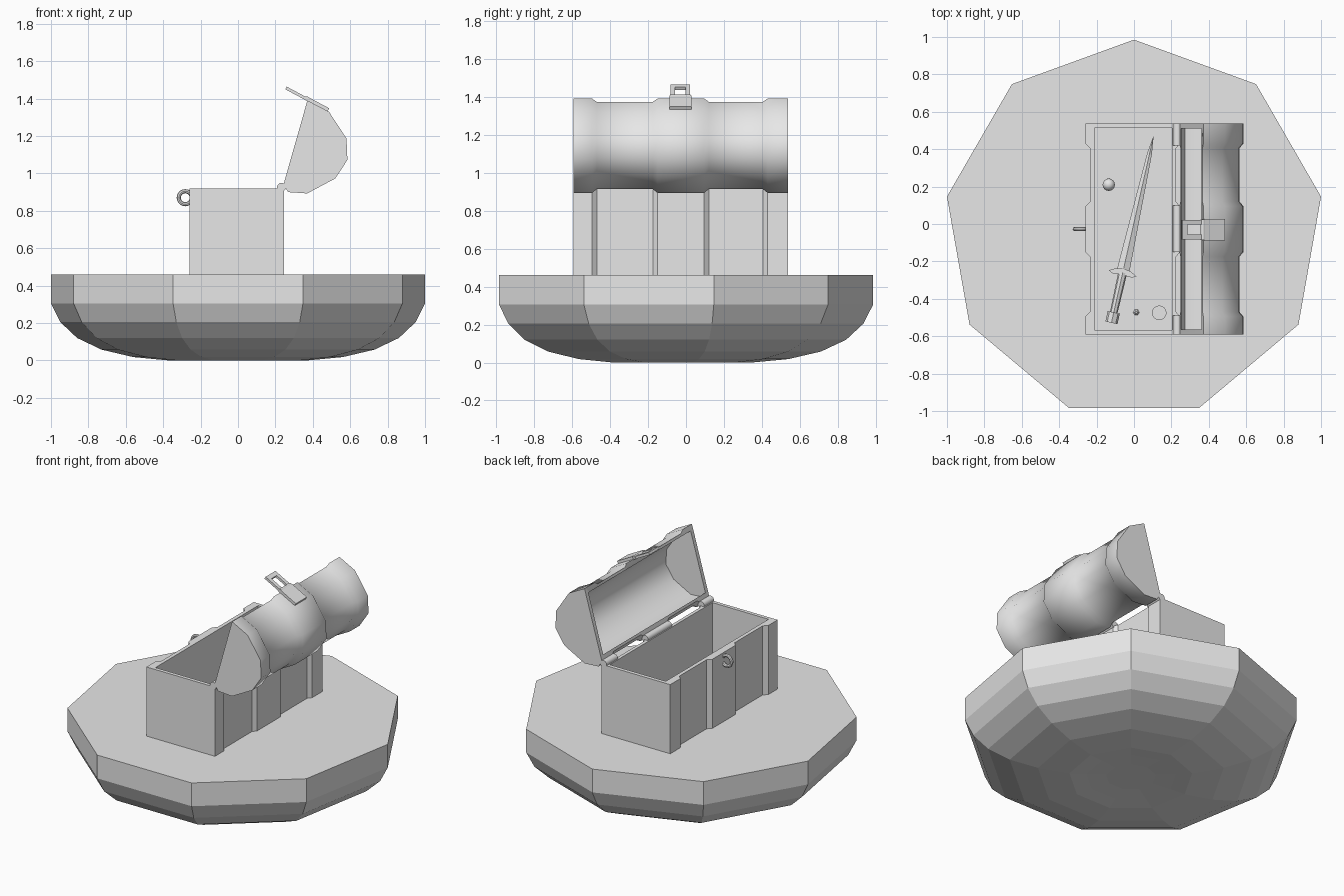
import bpy, bmesh, math
from mathutils import Matrix, Vector

if "Cube" in bpy.data.objects:
    bpy.data.objects.remove(bpy.data.objects["Cube"])

grey = bpy.data.materials.new("light_grey")
grey.diffuse_color = (0.8, 0.8, 0.8, 1)
grey.use_nodes = True
grey.node_tree.nodes["Principled BSDF"].inputs["Base Color"].default_value = grey.diffuse_color


def finish(bm, name, smooth=None, matrix=None):
    bmesh.ops.recalc_face_normals(bm, faces=bm.faces)
    if matrix:
        bm.transform(matrix)
    mesh = bpy.data.meshes.new(name)
    bm.to_mesh(mesh)
    bm.free()
    mesh.materials.append(grey)
    ob = bpy.data.objects.new(name, mesh)
    bpy.context.collection.objects.link(ob)
    if smooth:
        bpy.ops.object.select_all(action='DESELECT')
        ob.select_set(True)
        bpy.context.view_layer.objects.active = ob
        bpy.ops.object.shade_smooth_by_angle(angle=math.radians(smooth))
    return ob


def loft(name, loops, smooth=None, matrix=None):
    """Skin a list of closed loops and cap both ends."""
    bm = bmesh.new()
    rings = [[bm.verts.new(p) for p in loop] for loop in loops]
    n = len(loops[0])
    for a, b in zip(rings, rings[1:]):
        for i in range(n):
            j = (i + 1) % n
            bm.faces.new((a[i], a[j], b[j], b[i]))
    bm.faces.new(rings[0])
    bm.faces.new(rings[-1])
    return finish(bm, name, smooth, matrix)


def box_loops(x0, x1, y0, y1, z0, z1):
    return [[(x0, y0, z), (x1, y0, z), (x1, y1, z), (x0, y1, z)] for z in (z0, z1)]


def round_bar(name, p, q, r1, r2, sides=12, smooth=35, matrix=None):
    p, q = Vector(p), Vector(q)
    rot = (q - p).to_track_quat('Z', 'Y')
    loops = [[c + rot @ Vector((r * math.cos(t * math.tau / sides), r * math.sin(t * math.tau / sides), 0))
              for t in range(sides)] for c, r in ((p, r1), (q, r2))]
    return loft(name, loops, smooth, matrix)


def cut(ob, cutter):
    mod = ob.modifiers.new("hollow", 'BOOLEAN')
    mod.operation, mod.solver, mod.object = 'DIFFERENCE', 'EXACT', cutter
    bpy.context.view_layer.objects.active = ob
    bpy.ops.object.modifier_apply(modifier=mod.name)
    bpy.data.objects.remove(cutter)


# Nine-sided rounded island base
R, CY = 1.0154, -0.03
profile = [(0.15, 0.012), (0.27, 0.006), (0.37, 0), (0.56, 0.018), (0.73, 0.058),
           (0.86, 0.12), (0.95, 0.205), (1.0, 0.305), (1.0, 0.46)]
loft("island_base", [[(R * r * math.sin(k * math.tau / 9), CY + R * r * math.cos(k * math.tau / 9), z)
                      for k in range(9)] for r, z in profile])

# Spans along y: raised straps at both ends and the middle
Y0, Y1 = -0.592, 0.537
stations = [(Y0, 1), (-0.495, 1), (-0.47, 0), (-0.175, 0), (-0.15, 1),
            (0.095, 1), (0.12, 0), (0.405, 0), (0.43, 1), (Y1, 1)]

# Chest body with straps in its plan outline, then hollowed
outline = [(-0.26 if up else -0.235, y) for y, up in stations]
outline += [(0.245 if up else 0.225, y) for y, up in reversed(stations)]
body = loft("chest_body", [[(x, y, z) for x, y in outline] for z in (0.45, 0.92)])
cut(body, loft("body_cutter", box_loops(-0.21, 0.203, -0.568, 0.512, 0.5, 1.1)))

# Open lid: arched section in the tilted position
arch = [(0.243, 0.94), (0.268, 0.9), (0.37, 0.893), (0.52, 0.973), (0.585, 1.072),
        (0.58, 1.187), (0.486, 1.33), (0.371, 1.39)]
MX, MZ = 0.307, 1.165


def arch_loop(y, s):
    return [(MX + (x - MX) * s, y, MZ + (z - MZ) * s) for x, z in arch]


lid = loft("chest_lid", [arch_loop(y, 1.0 if up else 0.925) for y, up in stations], 40)
inner = []
for y in (-0.565, 0.51):
    loop = arch_loop(y, 0.85)
    ends = [(p[0] - 0.08, y, p[2] + 0.022) for p in (loop[-1], loop[0])]
    inner.append(loop + ends)
cut(lid, loft("lid_cutter", inner, 40))

# Hinge knuckles at each strap
for i, (a, b) in enumerate(((Y0, -0.49), (-0.15, 0.1), (0.42, Y1))):
    round_bar("hinge_%d" % i, (0.232, a, 0.926), (0.232, b, 0.926), 0.024, 0.024)

# Hasp plate: flat frame following the upper lid face
d = Vector((0.88, 0, -0.47)).normalized()
up = Vector((-d.z, 0, d.x))
hasp_frame = Matrix.Translation((0.256, -0.03, 1.456)) @ Matrix(
    ((d.x, 0, up.x), (0, 1, 0), (d.z, 0, up.z))).to_4x4()
hasp = loft("hasp_plate", box_loops(0, 0.15, -0.052, 0.052, -0.007, 0.009), matrix=hasp_frame)
cut(hasp, loft("hasp_cutter", box_loops(0.03, 0.122, -0.027, 0.027, -0.1, 0.1), matrix=hasp_frame))
loft("hasp_mount", box_loops(0.13, 0.255, -0.058, 0.058, -0.007, 0.014), matrix=hasp_frame)
round_bar("hasp_pin", (0.125, -0.055, 0.003), (0.125, 0.055, 0.003), 0.012, 0.012, matrix=hasp_frame)

# Latch ring on the chest front
bpy.ops.mesh.primitive_torus_add(major_segments=20, minor_segments=8, major_radius=0.035, minor_radius=0.011,
                                 location=(-0.282, -0.027, 0.87), rotation=(math.pi / 2, 0, 0))
ring = bpy.context.object
ring.name = "latch_ring"
ring.data.materials.append(grey)
bpy.ops.object.shade_smooth_by_angle()

# Sword lying on the chest floor: pommel, grip, crescent guard, ridged blade
sword = Matrix.Translation((-0.058, -0.25, 0.545)) @ Matrix.Rotation(math.radians(-12.7), 4, 'Z')


def diamond(y, w, h):
    return [(-w, y, 0), (0, y, -h), (w, y, 0), (0, y, h)]


loft("sword_blade", [diamond(0, 0.034, 0.012), diamond(0.64, 0.013, 0.008), diamond(0.735, 0.001, 0.001)],
     matrix=sword)
crescent = [(x, 0.012 - 4.5 * x * x) for x in (-0.075, -0.04, 0, 0.04, 0.075)]
crescent += [(x, -0.022 - 1.2 * x * x) for x in (0.055, 0, -0.055)]
loft("sword_guard", [[(x, y, z) for x, y in crescent] for z in (-0.018, 0.018)], matrix=sword)
round_bar("sword_grip", (0, -0.24, 0), (0, -0.01, 0), 0.02, 0.024, 8, matrix=sword)
round_bar("sword_pommel", (0, -0.285, 0), (0, -0.228, 0), 0.033, 0.033, 8, None, sword)

# Loose treasure: pearl, coin and a small gem
bm = bmesh.new()
bmesh.ops.create_uvsphere(bm, u_segments=16, v_segments=10, radius=0.033)
finish(bm, "pearl", 60, Matrix.Translation((-0.135, 0.21, 0.532)))
round_bar("coin", (0.135, -0.475, 0.499), (0.135, -0.475, 0.512), 0.039, 0.039, 16)
round_bar("small_gem", (0.012, -0.472, 0.495), (0.012, -0.472, 0.515), 0.02, 0.006, 6, None)
